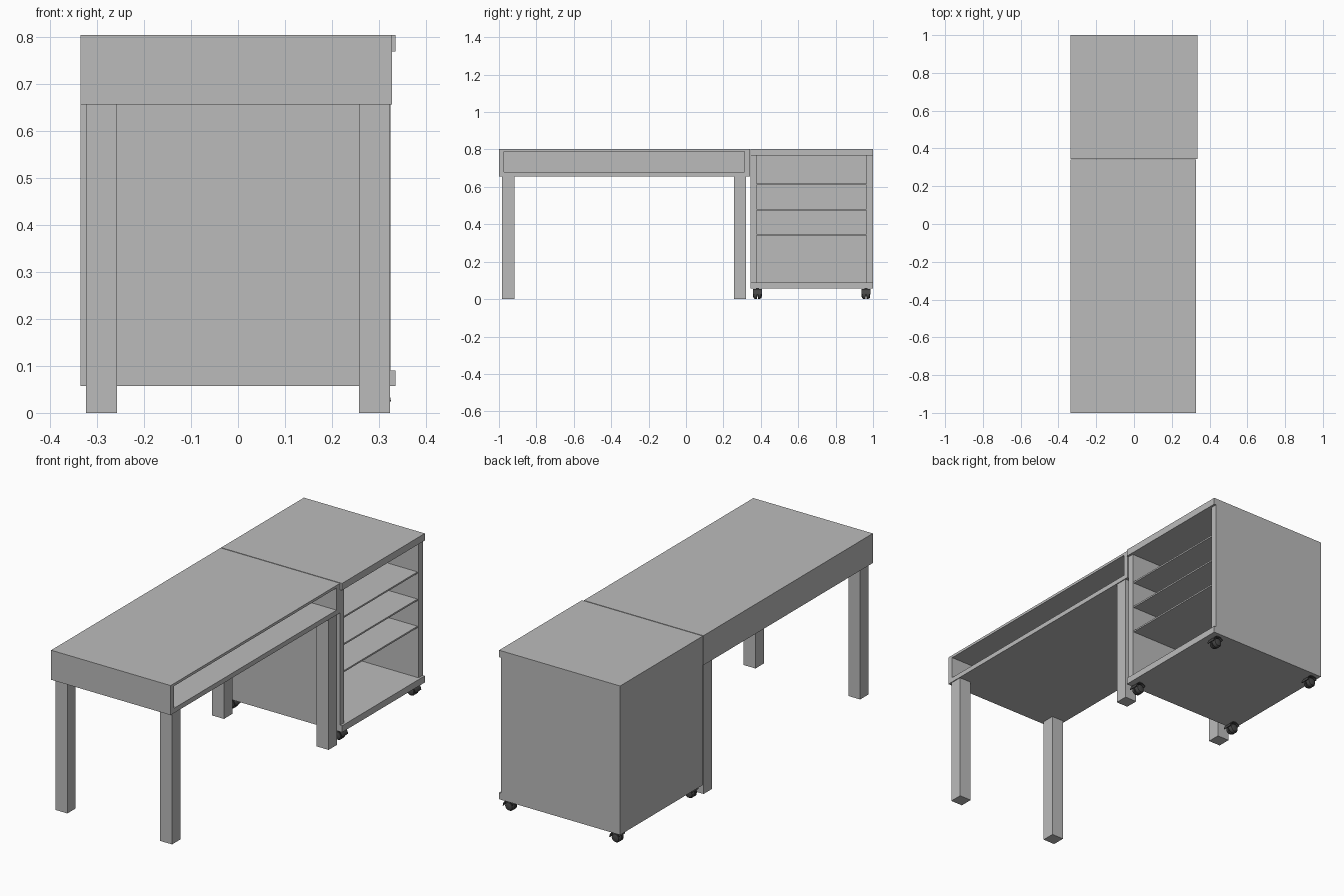
import bpy, bmesh, math
from mathutils import Matrix

if "Cube" in bpy.data.objects:
    bpy.data.objects.remove(bpy.data.objects["Cube"])


def material(name, c):
    m = bpy.data.materials.new(name)
    m.diffuse_color = (c, c, c, 1)
    m.use_nodes = True
    m.node_tree.nodes["Principled BSDF"].inputs["Base Color"].default_value = m.diffuse_color
    return m


GREY = material("grey board", 0.5)
DARK = material("dark caster", 0.06)


def finish(name, bm, mat):
    me = bpy.data.meshes.new(name)
    bm.to_mesh(me)
    bm.free()
    me.materials.append(mat)
    ob = bpy.data.objects.new(name, me)
    bpy.context.collection.objects.link(ob)
    return ob


def box(name, x0, x1, y0, y1, z0, z1, mat=GREY):
    bm = bmesh.new()
    bmesh.ops.create_cube(bm, size=1)
    for v in bm.verts:
        v.co = (x1 if v.co.x > 0 else x0, y1 if v.co.y > 0 else y0, z1 if v.co.z > 0 else z0)
    return finish(name, bm, mat)


def smooth(ob):
    for p in ob.data.polygons:
        p.use_smooth = True
    ob.data.set_sharp_from_angle(angle=math.radians(35))


def lathe_y(name, profile, centre, arc=360, start=0, steps=24):
    """Spin (radius, y) points about an axis parallel to y."""
    bm = bmesh.new()
    vs = [bm.verts.new((r, y, 0)) for r, y in profile]
    es = [bm.edges.new(p) for p in zip(vs, vs[1:] + vs[:1])]
    bmesh.ops.rotate(bm, verts=vs, cent=(0, 0, 0), matrix=Matrix.Rotation(math.radians(start), 3, 'Y'))
    if arc < 360:
        bm.faces.new(vs)
    bmesh.ops.spin(bm, geom=vs + es + bm.faces[:], cent=(0, 0, 0), axis=(0, -1, 0),
                   angle=math.radians(arc), steps=steps, use_duplicate=False)
    bmesh.ops.remove_doubles(bm, verts=bm.verts, dist=1e-5)
    bmesh.ops.recalc_face_normals(bm, faces=bm.faces)
    bmesh.ops.translate(bm, verts=bm.verts, vec=centre)
    ob = finish(name, bm, DARK)
    smooth(ob)
    return ob


# Table: open-fronted box on four legs
TX0, TX1, TY0, TY1 = -0.335, 0.327, -1.0, 0.341
box("table_top", TX0, TX1, TY0, TY1, 0.79, 0.803)
box("table_bottom", TX0, TX1, TY0, TY1, 0.655, 0.679)
box("table_left_end", TX0, TX1, TY0, TY0 + 0.028, 0.679, 0.79)
box("table_right_end", TX0, TX1, TY1 - 0.028, TY1, 0.679, 0.79)
box("table_back", TX0, TX0 + 0.025, TY0 + 0.028, TY1 - 0.028, 0.679, 0.79)
for x in (-0.323, 0.257):
    for y in (-0.983, 0.256):
        box("table_leg", x, x + 0.066, y, y + 0.066, 0, 0.655)

# Cabinet: slabs, sides, back and shelves
CX0, CX1, CY0, CY1 = -0.335, 0.335, 0.345, 1.0
box("cabinet_top", CX0, CX1, CY0, CY1, 0.768, 0.803)
box("cabinet_base", CX0, CX1, CY0, CY1, 0.057, 0.09)
box("cabinet_left_side", CX0, 0.324, CY0, CY0 + 0.032, 0.09, 0.768)
box("cabinet_right_side", CX0, 0.324, CY1 - 0.034, CY1, 0.09, 0.768)
box("cabinet_back", CX0, CX0 + 0.02, CY0 + 0.032, CY1 - 0.034, 0.09, 0.768)
for z in (0.343, 0.479, 0.615):
    box("shelf", CX0 + 0.02, 0.318, CY0 + 0.032, CY1 - 0.034, z - 0.004, z + 0.004)

# Casters: twin rounded wheels, hood and stem
for x in (-0.295, 0.295):
    for y in (0.382, 0.962):
        for s in (-1, 1):
            lathe_y("caster_wheel", [(0, s * 0.003), (0.024, s * 0.003), (0.024, s * 0.012),
                                     (0.019, s * 0.02), (0.01, s * 0.023), (0, s * 0.023)], (x, y, 0.024))
        lathe_y("caster_hood", [(0.026, -0.024), (0.030, -0.024), (0.030, 0.024), (0.026, 0.024)],
                (x, y, 0.024), 150, 0, 12)
        box("caster_stem", x - 0.008, x + 0.008, y - 0.008, y + 0.008, 0.05, 0.057, DARK)
        box("caster_axle_web", x - 0.012, x + 0.012, y - 0.003, y + 0.003, 0.015, 0.052, DARK)
